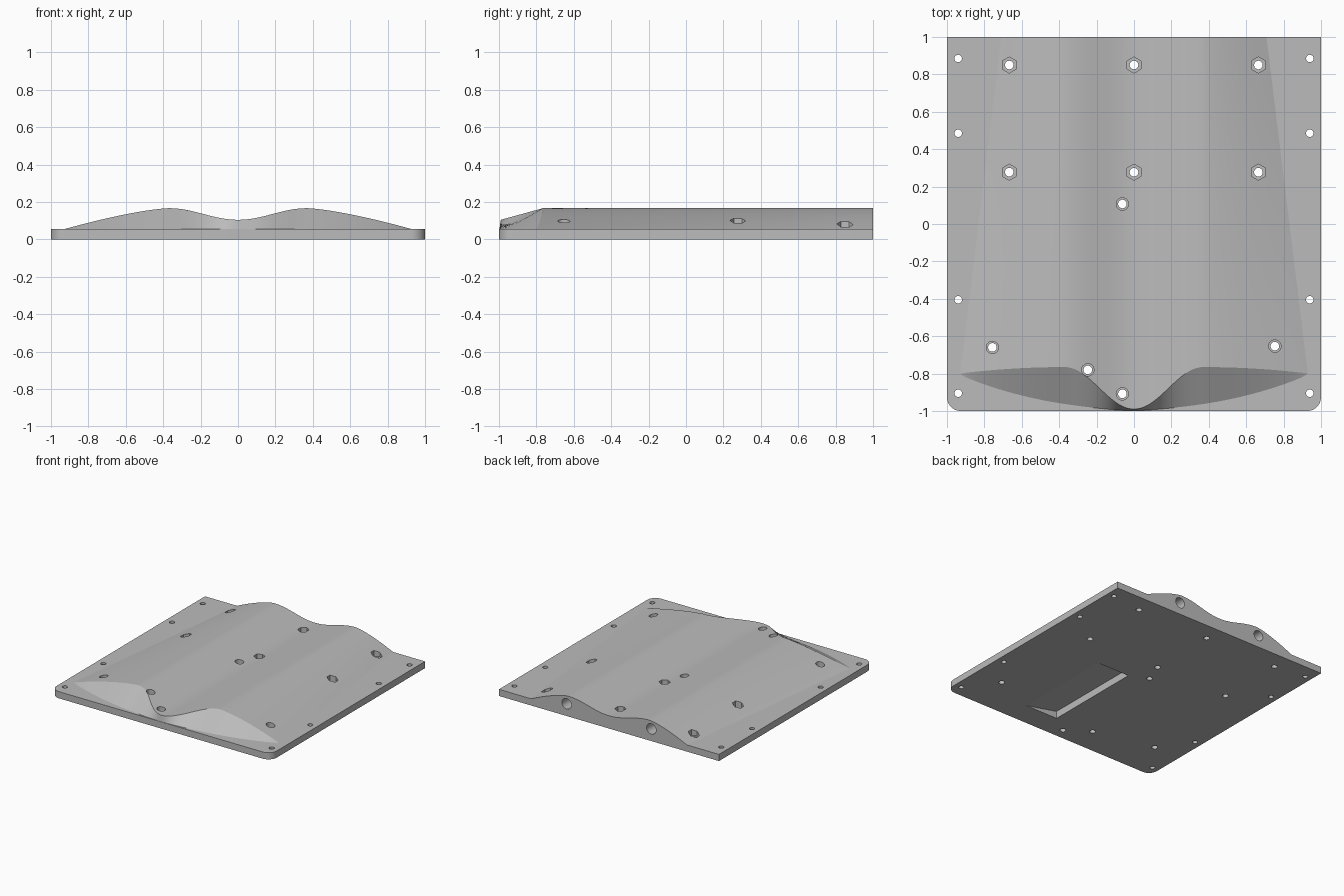
import bpy, bmesh
from math import cos, sin, pi, radians

cube = bpy.data.objects.get("Cube")
if cube:
    bpy.data.objects.remove(cube, do_unlink=True)

grey = bpy.data.materials.new("grey plastic")
grey.use_nodes = True
colour = (0.5, 0.5, 0.5, 1)
grey.diffuse_color = colour
grey.node_tree.nodes["Principled BSDF"].inputs["Base Color"].default_value = colour

BASE = 0.055     # plate thickness
CREST = 0.37     # x of the two ridges
EDGE = 0.94      # half width of the mound at its front


def make_object(name, bm):
    bmesh.ops.recalc_face_normals(bm, faces=bm.faces)
    mesh = bpy.data.meshes.new(name)
    bm.to_mesh(mesh)
    bm.free()
    mesh.materials.append(grey)
    obj = bpy.data.objects.new(name, mesh)
    bpy.context.collection.objects.link(obj)
    return obj


def prism(bm, outline, shift):
    """Closed solid from a 3D outline pushed along a vector."""
    face = bm.faces.new([bm.verts.new(p) for p in outline])
    new = bmesh.ops.extrude_face_region(bm, geom=[face], use_keep_orig=True)["geom"]
    verts = [g for g in new if isinstance(g, bmesh.types.BMVert)]
    bmesh.ops.translate(bm, verts=verts, vec=shift)


def ring(x, y, r, sides, turn=0.0):
    return [(x + r * cos(turn + 2 * pi * i / sides), y + r * sin(turn + 2 * pi * i / sides))
            for i in range(sides)]


# Base plate with rounded front corners
def base_plate():
    r, steps = 0.075, 12
    arc = [(1 - r + r * sin(pi / 2 * i / steps), -1 + r - r * cos(pi / 2 * i / steps))
           for i in range(steps + 1)]
    right = arc + [(1, 1)]
    left = [(-x, y) for x, y in reversed(right)]
    bm = bmesh.new()
    prism(bm, [(x, y, 0) for x, y in right + left], (0, 0, BASE))
    return make_object("contoured_plate", bm)


# Wavy mound, lofted across its width
def wave_height(u):
    a = abs(u)
    if a < CREST:
        return 0.136 - 0.031 * cos(pi * a / CREST)
    return 0.167 - 0.115 * ((a - CREST) / (EDGE - CREST)) ** 1.4


def lip_y(u):
    a = abs(u)
    if a < CREST:
        return -0.99 + 0.225 * (wave_height(u) - 0.105) / 0.062
    return -0.765 - 0.035 * ((a - CREST) / (EDGE - CREST)) ** 2


def narrowed_x(u, y):
    """The flanks taper towards the back while the ridges run straight."""
    a = abs(u)
    if a > CREST:
        width = EDGE - 0.225 * (y + 0.8) / 1.8
        a = CREST + (a - CREST) * (width - CREST) / (EDGE - CREST)
    return a if u > 0 else -a


def mound():
    columns, rows = 120, 10
    bm = bmesh.new()
    rings = []
    for i in range(columns + 1):
        u = EDGE * (2 * i / columns - 1)
        front = -0.998 + 0.185 * (u / EDGE) ** 2
        lip, top = lip_y(u), wave_height(u)
        section = [(front, 0.02), (front, BASE - 0.004)]
        section += [(lip + (1 - lip) * k / rows, top) for k in range(rows + 1)]
        section.append((1, 0.02))
        rings.append([bm.verts.new((narrowed_x(u, y), y, z)) for y, z in section])
    for a, b in zip(rings, rings[1:]):
        for k in range(len(a)):
            n = (k + 1) % len(a)
            bm.faces.new((a[k], a[n], b[n], b[k]))
    bm.faces.new(rings[0])
    bm.faces.new(rings[-1])
    return make_object("wave_mound", bm)


def combine(target, tool, operation):
    tool.hide_render = True
    mod = target.modifiers.new(tool.name, "BOOLEAN")
    mod.operation, mod.solver, mod.object = operation, "EXACT", tool
    bpy.context.view_layer.objects.active = target
    bpy.ops.object.modifier_apply(modifier=mod.name)
    bpy.data.objects.remove(tool, do_unlink=True)


plate = base_plate()
combine(plate, mound(), "UNION")

# Hole positions
edge_holes = [(s * 0.94, y) for s in (-1, 1) for y in (0.885, 0.485, -0.405, -0.905)]
nut_holes = [(x, y) for x in (-0.667, 0, 0.665) for y in (0.85, 0.277)]
screw_holes = [(-0.062, 0.107), (-0.757, -0.66), (0.753, -0.653), (-0.247, -0.78), (-0.062, -0.908)]

# Through holes
bm = bmesh.new()
for x, y in edge_holes + nut_holes + screw_holes:
    r = 0.02 if abs(x) > 0.9 else 0.023
    prism(bm, [(px, py, -0.1) for px, py in ring(x, y, r, 40)], (0, 0, 0.5))
combine(plate, make_object("through_holes", bm), "DIFFERENCE")

# Hexagonal nut pockets and round counterbores
bm = bmesh.new()
for x, y in nut_holes:
    prism(bm, [(px, py, 0.045) for px, py in ring(x, y, 0.043, 6, pi / 6)], (0, 0, 0.4))
for x, y in screw_holes:
    prism(bm, [(px, py, 0.045) for px, py in ring(x, y, 0.033, 40)], (0, 0, 0.4))
combine(plate, make_object("pockets", bm), "DIFFERENCE")

# Bores entering the ridges from the back
bm = bmesh.new()
for s in (-1, 1):
    prism(bm, [(px, 1.1, pz) for px, pz in ring(s * 0.385, 0.1, 0.043, 40)], (0, -0.5, 0))
combine(plate, make_object("back_bores", bm), "DIFFERENCE")

# Wedge-shaped recess in the underside
bm = bmesh.new()
prism(bm, [(0.09, -0.8, -0.02), (0.385, -0.8, -0.02), (0.385, -0.8, 0.001), (0.09, -0.8, 0.06)],
      (0, 0.84, 0))
combine(plate, make_object("underside_recess", bm), "DIFFERENCE")

bpy.ops.object.select_all(action="DESELECT")
plate.select_set(True)
bpy.context.view_layer.objects.active = plate
bpy.ops.object.shade_smooth_by_angle(angle=radians(10))
